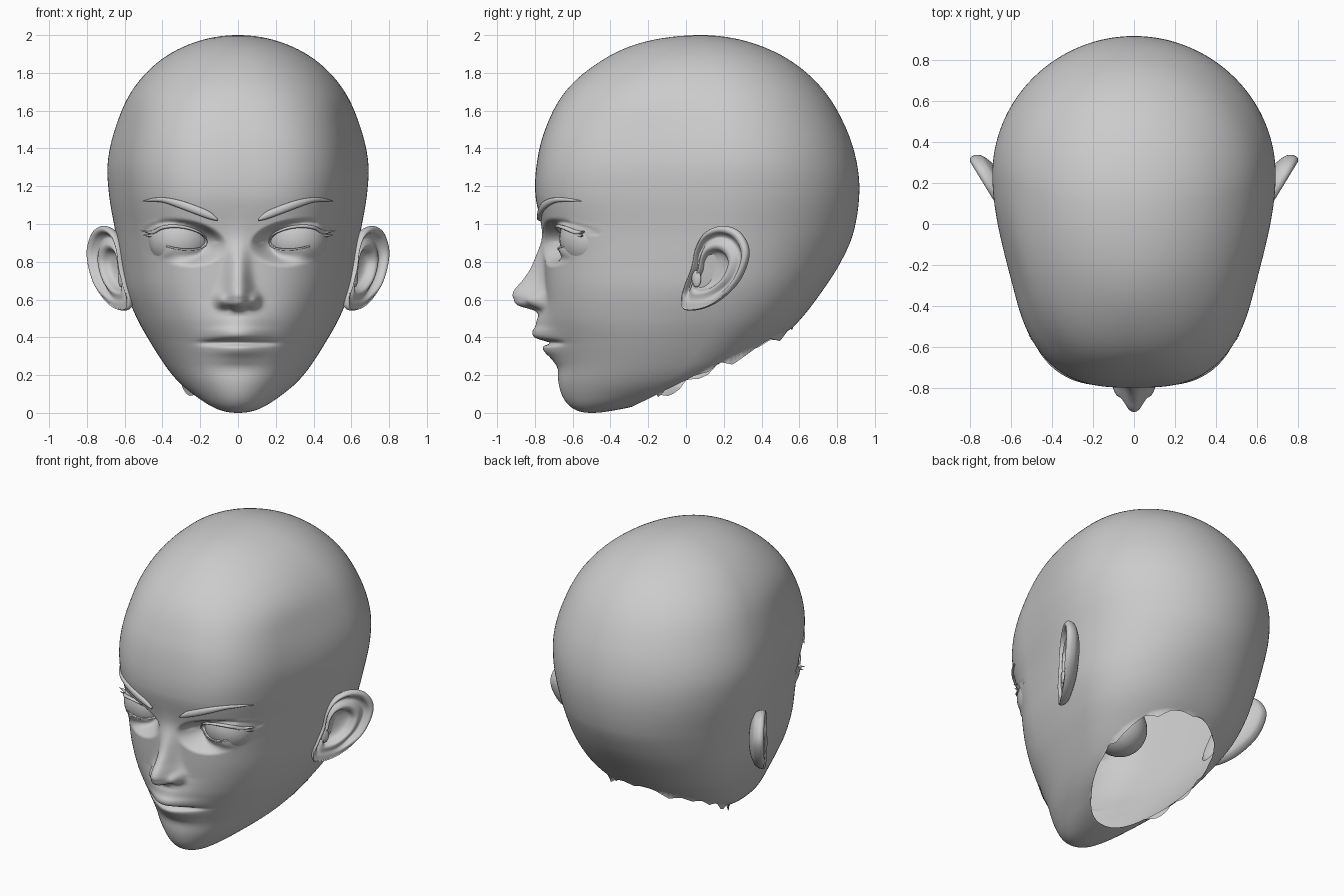
import bpy, bmesh, math, random
from mathutils import Vector

if "Cube" in bpy.data.objects:
    bpy.data.objects.remove(bpy.data.objects["Cube"])

random.seed(3)


def interp(tab, t):
    """Smooth cubic interpolation of rows (t, v1, v2, ...)."""
    t = min(max(t, tab[0][0]), tab[-1][0])
    i = 0
    while i < len(tab) - 2 and t > tab[i + 1][0]:
        i += 1
    p, q = tab[i], tab[i + 1]
    o, r = tab[max(i - 1, 0)], tab[min(i + 2, len(tab) - 1)]
    h = q[0] - p[0]
    u = (t - p[0]) / h
    out = []
    for k in range(1, len(p)):
        m0 = (q[k] - o[k]) / (q[0] - o[0]) * h
        m1 = (r[k] - p[k]) / (r[0] - p[0]) * h
        out.append((2*u**3 - 3*u*u + 1) * p[k] + (u**3 - 2*u*u + u) * m0
                   + (3*u*u - 2*u**3) * q[k] + (u**3 - u*u) * m1)
    return out


def smooth(a, b, v):
    u = min(max((v - a) / (b - a), 0), 1)
    return u * u * (3 - 2 * u)


def finish(name, bm, mirror=False):
    bmesh.ops.recalc_face_normals(bm, faces=bm.faces[:])
    me = bpy.data.meshes.new(name)
    bm.to_mesh(me)
    bm.free()
    me.shade_smooth()
    ob = bpy.data.objects.new(name, me)
    bpy.context.collection.objects.link(ob)
    if mirror:
        ob.modifiers.new("mirror", 'MIRROR')


def loft(rings):
    """Skin a list of closed rings; collapsed rings become poles."""
    bm = bmesh.new()
    vs = [[bm.verts.new(c) for c in ring] for ring in rings]
    n = len(vs[0])
    for a, b in zip(vs, vs[1:]):
        for j in range(n):
            bm.faces.new((a[j], a[(j + 1) % n], b[(j + 1) % n], b[j]))
    bmesh.ops.remove_doubles(bm, verts=bm.verts[:], dist=1e-5)
    return bm


# Horizontal head sections: z, front y, back y, widest y, half width, squareness
SECTIONS = [
    (0, -.50, -.50, -.50, 0, 2), (.01, -.57, -.40, -.48, .08, 2),
    (.04, -.62, -.25, -.40, .15, 2), (.09, -.655, -.05, -.28, .225, 2),
    (.16, -.675, .15, -.13, .31, 2.05), (.25, -.68, .34, -.01, .385, 2.15),
    (.37, -.705, .48, .08, .462, 2.3), (.5, -.735, .61, .14, .535, 2.5),
    (.65, -.745, .725, .17, .595, 2.65), (.8, -.75, .82, .2, .625, 2.75),
    (.95, -.755, .885, .22, .648, 2.8), (1.15, -.797, .917, .24, .682, 2.9),
    (1.32, -.79, .905, .24, .69, 2.9), (1.5, -.746, .85, .22, .652, 2.75),
    (1.7, -.64, .735, .18, .565, 2.35), (1.86, -.455, .56, .13, .42, 2.1),
    (1.96, -.235, .345, .1, .235, 2), (2, .08, .08, .08, 0, 2)]
NOSE = [(.515, 0, .07), (.54, .03, .07), (.57, .135, .076), (.61, .172, .077),
        (.645, .167, .07), (.70, .12, .06), (.76, .077, .056),
        (.85, .036, .055), (.92, .012, .055), (1.0, .003, .06), (1.08, 0, .07)]
LIPS = [(.24, 0), (.29, .03), (.325, .056), (.35, .058), (.372, .035),
        (.40, .09), (.43, .093), (.46, .07), (.5, .052), (.54, .03), (.6, 0)]
EYE, EYE_R = Vector((.305, -.50, .922)), .17


def s_of(z):
    if z < .25:
        return 2 * math.sqrt(z)
    if z < 1.15:
        return 1 + (z - .25) / .5
    return 2.8 + 1.7 * math.asin(min((z - 1.15) / .85, 1))


def z_of(s):
    if s < 1:
        return .25 * s * s
    return .25 + .5 * (s - 1) if s < 2.8 else 1.15 + .85 * math.sin((s - 2.8) / 1.7)


def taper(n, u):
    """Narrowing of the temples and cheeks toward the face plane."""
    return 1 - .1 * smooth(2.1, 3, n) * smooth(0, .6, u)


TAB = [(s_of(r[0]),) + r[1:] for r in SECTIONS]


def features(x, y, z):
    """Nose, lips and eye sockets pressed into the plain skull surface."""
    x = abs(x)
    h, wd = interp(NOSE, z)
    y -= h * math.exp(-(x / wd) ** 2.4)
    y -= .05 * math.exp(-((x - .09) / .027) ** 2 - ((z - .598) / .034) ** 2)
    y += .02 * math.exp(-((x - .045) / .02) ** 2 - ((z - .555) / .014) ** 2)
    y -= interp(LIPS, z)[0] * math.exp(-(x / .14) ** 2)
    y += .02 * math.exp(-(x / .19) ** 6 - ((z - .37) / .011) ** 2)
    dx = x - EYE.x
    dz = z - EYE.z - .12 * dx
    d = math.hypot(dx / .13, dz / (.058 if dz > 0 else .05))
    wide = math.hypot(dx / .13, dz / (.058 if dz > 0 else .078))
    if wide < 1.9:
        ball = EYE.y - math.sqrt(max(EYE_R**2 - dx*dx - (z - EYE.z)**2, .011))
        target = max(ball - .016, y - .012)
        y += (target - y) * (1 - smooth(1.0, 1.9, wide))
        y += (ball + .03 - y) * (1 - smooth(.92, 1.06, d))
        if dz > 0:
            y += .01 * math.exp(-((d - 1.45) / .1) ** 2)
    return y


def face_y(x, z):
    yf, yb, ym, w, n = interp(TAB, s_of(z))
    w *= taper(n, 1)
    return features(x, ym - (ym - yf) * max(1 - (abs(x) / w) ** n, 0) ** (1 / n), z)


# Head skin
S_END = 2.8 + 1.7 * math.pi / 2
levels = ([i / 24 for i in range(24)] + [1 + 1.8 * i / 110 for i in range(110)]
          + [2.8 + (S_END - 2.8) * i / 40 for i in range(41)])
rings, N = [], 280
for s in levels:
    z = z_of(s)
    yf, yb, ym, w, n = interp(TAB, s)
    ring = []
    for j in range(N):
        t = 2 * math.pi * j / N
        a = t - .5 * math.sin(t)
        sa, ca = math.sin(a), math.cos(a)
        if w < 1e-4:
            ring.append((0, ym, z))
            continue
        depth, e = (ym - yf, n) if ca > 0 else (yb - ym, 2 + .25 * smooth(.9, .4, z))
        r = ((abs(sa) / w) ** e + (abs(ca) / max(depth, 1e-4)) ** e) ** (-1 / e)
        x, y = r * sa, ym - r * ca
        if ca > 0:
            x *= taper(n, r * ca / depth)
        ring.append((x, features(x, y, z) if ca > .2 else y, z))
    rings.append(ring)
bm = loft(rings)
# Torn neck opening
bmesh.ops.bisect_plane(bm, geom=bm.verts[:] + bm.edges[:] + bm.faces[:],
                       plane_co=(0, -.25, .05), plane_no=(0, .49, -1), clear_outer=True)
teeth = [random.uniform(-.04, .015) for _ in range(37)]
for v in bm.verts:
    if v.is_boundary:
        k = (math.atan2(v.co.x, v.co.y - .12) / math.tau + .5) * 36
        i = min(int(k), 35)
        v.co.z += teeth[i] + (teeth[i + 1] - teeth[i]) * (k - i) if v.co.y > -.15 else 0
finish("head_skin", bm)

# Eyeballs
bm = bmesh.new()
bmesh.ops.create_uvsphere(bm, u_segments=40, v_segments=24, radius=EYE_R)
bmesh.ops.translate(bm, verts=bm.verts[:], vec=EYE)
finish("eyeballs", bm, True)


def strip(name, pts, depth, lift, steps=40):
    """Lens-shaped band on the face; pts are (x, z, half height)."""
    tab = [(i,) + p for i, p in enumerate(pts)]
    path = [interp(tab, i * (len(pts) - 1) / steps) for i in range(steps + 1)]
    ys = [min(face_y(x, z), -.54) - lift for x, z, h in path]
    rings = []
    for i, (x, z, h) in enumerate(path):
        near = ys[max(i - 2, 0):i + 3]
        y = sum(near) / len(near)
        h = max(h, .001)
        dp = depth * min(1, h / .008)
        rings.append([(x, y - dp * math.cos(q), z + h * math.sin(q))
                      for q in (math.tau * k / 12 for k in range(12))])
    bm = loft(rings)
    bmesh.ops.holes_fill(bm, edges=[e for e in bm.edges if e.is_boundary])
    finish(name, bm, True)


def lid(a, d):
    """Point on the eye outline at angle a, scaled by d."""
    dx = .13 * d * math.cos(a)
    k = .058 if math.sin(a) > 0 else .05
    return EYE.x + dx, EYE.z + .12 * dx + k * d * math.sin(a)


# Brows, lashes and lid rims
strip("eyebrow", [(.108, 1.022, .006), (.15, 1.045, .02), (.22, 1.073, .023),
                  (.31, 1.105, .021), (.39, 1.126, .014), (.45, 1.128, .009),
                  (.505, 1.12, .002)], .014, .006)
arc = [math.pi * (1 - i / 8) for i in range(8)]
strip("upper_lashes", [lid(a, 1.1) + (.005 + .007 * i / 8,) for i, a in enumerate(arc)]
      + [(.46, .955, .009), (.515, .965, .001)], .014, .006, 60)
strip("lower_lid_rim", [lid(-a, 1.1) + (.005,) for a in arc], .006, .001)
strip("lash_tip", [(.43, .945, .005), (.47, .938, .006), (.505, .942, .001)], .01, .01, 12)

# Ears: outline in side view, then rings running from the back over the rim into the bowl
OUTLINE = [(0, .545), (.1, .553), (.2, .61), (.29, .71), (.335, .85), (.29, .955),
           (.2, .99), (.11, .955), (.06, .87), (.04, .77), (.005, .68), (-.018, .6)]
closed = [(i,) + OUTLINE[i % 12] for i in range(-1, 14)]
RIM = [(.001, -.075), (.5, -.065), (.85, -.04), (.96, -.018), (1, .005), (.98, .022),
       (.93, .03), (.87, .024), (.82, .004), (.75, -.008), (.66, .006), (.58, .014),
       (.5, .004), (.42, -.03), (.25, -.045), (.001, -.048)]
mid, concha = Vector((.16, .78)), Vector((.115, .745))
normal = Vector((.85, -.527, 0))
rings = []
for i in range(61):
    f, off = interp([(k,) + r for k, r in enumerate(RIM)], i / 4)
    ring = []
    for j in range(64):
        edge = Vector(interp(closed, 12 * j / 64))
        front = i > 20
        c = concha.lerp(mid, f) if front else mid
        y, z = c + f * (edge - mid)
        k = smooth(.57, .68, z) if front else 1
        o = off * k + .012 * (1 - k)
        ring.append(Vector((.58 + .61 * y, y, z)) + normal * o)
    rings.append(ring)
finish("ears", loft(rings), True)

# Tragus flaps in front of the ear canals
bm = bmesh.new()
bmesh.ops.create_uvsphere(bm, u_segments=20, v_segments=12, radius=1)
for v in bm.verts:
    v.co = Vector((.618 + .014 * v.co.x + .01 * v.co.y, .055 + .025 * v.co.y, .71 + .045 * v.co.z))
finish("ear_tragus", bm, True)
